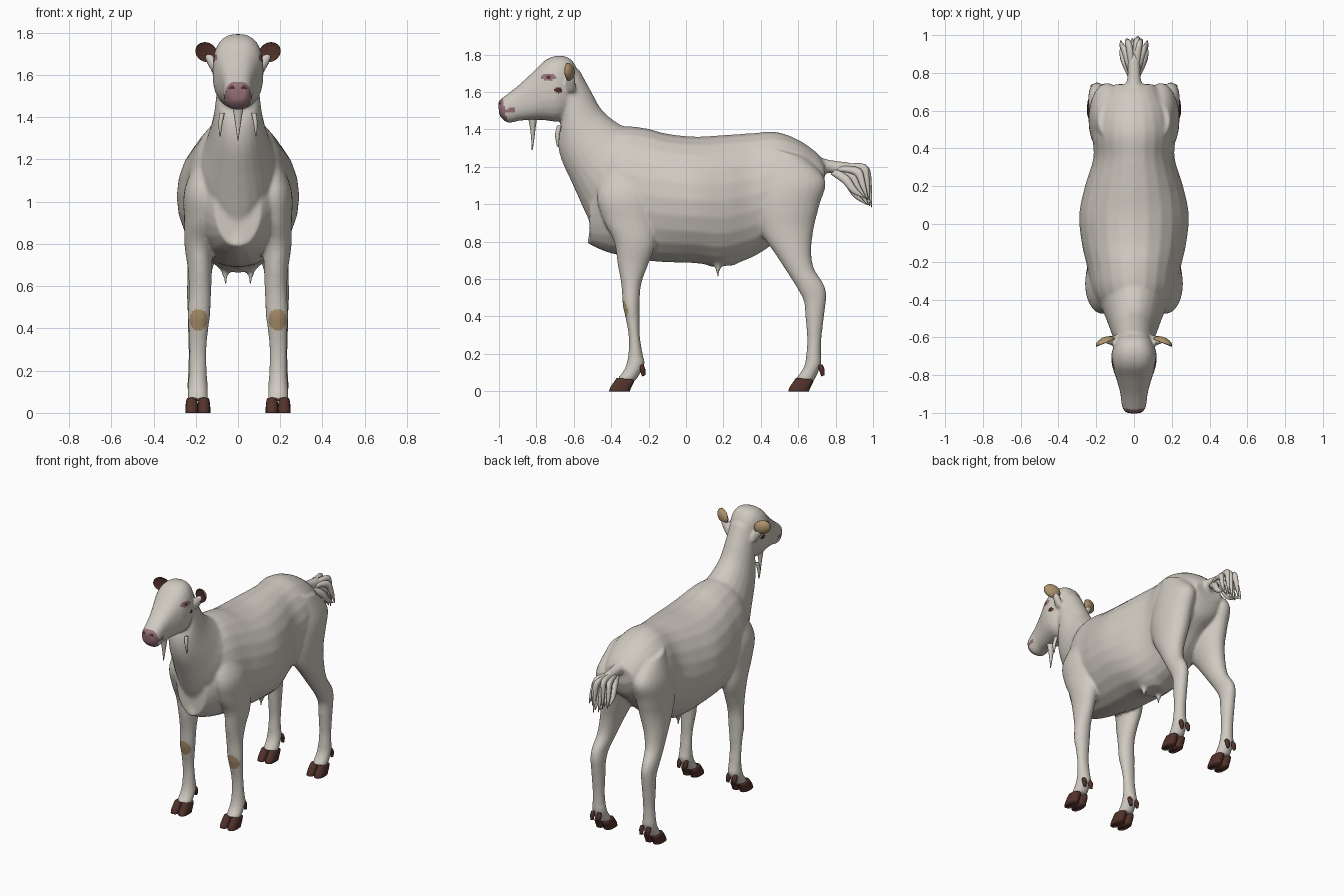
import bpy, bmesh, math
from mathutils import Vector, Matrix

def material(name, rgb):
    m = bpy.data.materials.new(name)
    m.diffuse_color = (*rgb, 1)
    return m

WHITE = material("cream coat", (0.63, 0.59, 0.53))
PINK = material("pink skin", (0.30, 0.165, 0.19))
BROWN = material("dark brown horn", (0.085, 0.032, 0.024))
TAN = material("tan patch", (0.42, 0.29, 0.15))

def spline(rows, n=5):
    """Catmull-Rom through rows of numbers."""
    out = []
    for i in range(len(rows) - 1):
        a, b, c, d = rows[max(i-1, 0)], rows[i], rows[i+1], rows[min(i+2, len(rows)-1)]
        for k in range(n):
            t = k / n
            out.append([0.5*(2*q + (r-p)*t + (2*p-5*q+4*r-s)*t*t + (3*q-p-3*r+s)*t**3)
                        for p, q, r, s in zip(a, b, c, d)])
    return out + [list(rows[-1])]

def loft(bm, rows, side=1, power=2.0, sides=24, n=5):
    """Skin rings; each row = y,z of one edge, y,z of the opposite edge, x centre, half width."""
    rings = []
    for ya, za, yb, zb, xc, hw in spline(rows, n):
        ring = []
        for k in range(sides):
            a = 2*math.pi*k/sides
            c, s = math.cos(a), math.sin(a)
            c = math.copysign(abs(c)**(2/power), c)
            s = math.copysign(abs(s)**(2/power), s)
            ring.append(bm.verts.new((side*xc + hw*s, (ya+yb)/2 + c*(ya-yb)/2,
                                      (za+zb)/2 + c*(za-zb)/2)))
        rings.append(ring)
    faces = [bm.faces.new(rings[0]), bm.faces.new(rings[-1][::-1])]
    for r, q in zip(rings, rings[1:]):
        for k in range(sides):
            j = (k+1) % sides
            faces.append(bm.faces.new((r[k], q[k], q[j], r[j])))
    bmesh.ops.recalc_face_normals(bm, faces=faces)

def finish(bm, name, mats):
    me = bpy.data.meshes.new(name)
    bm.to_mesh(me)
    bm.free()
    for m in mats:
        me.materials.append(m)
    for p in me.polygons:
        p.use_smooth = True
    ob = bpy.data.objects.new(name, me)
    bpy.context.collection.objects.link(ob)
    return ob

# ---- body: overlapping lofts fused into one skin
bm = bmesh.new()
torso = [(.74, 1.22, .10), (.70, 1.275, .14), (.60, 1.345, .195), (.48, 1.387, .22),
         (.35, 1.38, .215), (.20, 1.37, .26), (.05, 1.362, .29), (-.10, 1.377, .277),
         (-.22, 1.407, .25), (-.35, 1.415, .225), (-.44, 1.36, .18), (-.515, 1.15, .11)]
lows = [1.10, 1.0, .92, .80, .715, .67, .685, .69, .70, .725, .75, .785]
loft(bm, [(y, t, y, b, 0, w) for (y, t, w), b in zip(torso, lows)])
# neck and breast
loft(bm, [(-.66, 1.46, -.57, 1.72, 0, .095), (-.685, 1.36, -.505, 1.60, 0, .105),
          (-.67, 1.25, -.445, 1.50, 0, .12), (-.608, 1.11, -.34, 1.42, 0, .15),
          (-.55, .98, -.22, 1.39, 0, .18), (-.515, .89, -.18, 1.25, 0, .15),
          (-.53, .785, -.15, 1.0, 0, .10)])
# head
loft(bm, [(-.57, 1.70, -.60, 1.50, 0, .07), (-.615, 1.775, -.65, 1.455, 0, .10),
          (-.68, 1.795, -.70, 1.442, 0, .12), (-.75, 1.772, -.76, 1.45, 0, .115),
          (-.82, 1.705, -.83, 1.45, 0, .092), (-.90, 1.632, -.89, 1.447, 0, .073),
          (-.96, 1.585, -.945, 1.435, 0, .066), (-.993, 1.56, -.975, 1.45, 0, .055),
          (-1.004, 1.54, -.998, 1.475, 0, .035)], power=2.5)
# tail root
loft(bm, [(.68, 1.26, .68, 1.13, 0, .06), (.78, 1.235, .765, 1.168, 0, .036),
          (.88, 1.222, .84, 1.14, 0, .035), (.93, 1.19, .89, 1.12, 0, .02)])
front_leg = [(-.40, 1.24, -.22, 1.24, .13, .05), (-.475, 1.06, -.17, 1.06, .165, .088),
             (-.445, .92, -.155, .89, .175, .08), (-.385, .80, -.165, .78, .185, .068),
             (-.366, .68, -.205, .67, .18, .057), (-.346, .57, -.24, .57, .18, .053),
             (-.338, .46, -.248, .46, .185, .053), (-.325, .40, -.248, .40, .187, .047),
             (-.307, .30, -.247, .30, .19, .041), (-.308, .20, -.232, .20, .19, .042),
             (-.328, .12, -.222, .14, .19, .047), (-.37, .065, -.27, .055, .19, .048)]
hind_leg = [(.45, 1.30, .64, 1.25, .12, .07), (.38, 1.10, .745, 1.13, .14, .095),
            (.37, .97, .715, 1.0, .145, .095), (.40, .85, .685, .88, .15, .085),
            (.48, .73, .67, .76, .17, .068), (.545, .63, .683, .66, .185, .055),
            (.595, .55, .735, .575, .195, .047), (.63, .48, .75, .51, .195, .044),
            (.638, .40, .738, .40, .195, .042), (.648, .28, .724, .28, .195, .039),
            (.643, .20, .722, .20, .195, .041), (.63, .13, .722, .14, .193, .047),
            (.585, .065, .685, .055, .19, .048)]
for s in (1, -1):
    loft(bm, front_leg, s)
    loft(bm, hind_leg, s)
    # teat, ear stem, throat wattle
    loft(bm, [(.10, .73, .24, .73, .06, .055), (.145, .68, .20, .68, .06, .025),
              (.16, .64, .18, .64, .06, .011), (.165, .605, .175, .605, .06, .006)], s)
    loft(bm, [(-.64, 1.60, -.59, 1.60, .095, .02), (-.64, 1.66, -.59, 1.66, .125, .025),
              (-.635, 1.70, -.60, 1.70, .14, .02)], s)
# udder
loft(bm, [(.02, .80, .40, .80, 0, .15), (.07, .70, .33, .72, 0, .115), (.14, .665, .26, .675, 0, .06)])
raw = finish(bm, "goat_body_raw", [])
rm = raw.modifiers.new("fuse", 'REMESH')
rm.mode, rm.voxel_size = 'VOXEL', 0.009
sm = raw.modifiers.new("soften", 'SMOOTH')
sm.factor, sm.iterations = 0.5, 8
dg = bpy.context.evaluated_depsgraph_get()
mesh = bpy.data.meshes.new_from_object(raw.evaluated_get(dg))
bpy.data.objects.remove(raw)
body = bpy.data.objects.new("goat_body", mesh)
bpy.context.collection.objects.link(body)
mesh.materials.clear()
for m in (WHITE, PINK, BROWN, TAN):
    mesh.materials.append(m)

def oval(u, v, cu, cv, ru, rv):
    return ((u-cu)/ru)**2 + ((v-cv)/rv)**2 < 1

def skin_index(c):
    x, y, z = abs(c.x), c.y, c.z
    if y < -.6 and z > 1.4:
        if y < -.95 and oval(x, z, .03, 1.54, .014, .009):
            return 2                                   # nostril
        if y < -.955 - .2*(z-1.44) and z < 1.585:
            return 1                                   # muzzle
        if y < -.91 and abs(z - 1.5 - .15*(y+.95)) < .012:
            return 1                                   # lips
        if x > .04 and oval(y, z, -.735, 1.68, .014, .008):
            return 2                                   # pupil
        if x > .04 and oval(y, z, -.735, 1.68, .042, .018):
            return 1                                   # eyelid
        if x > .04 and oval(y, z, -.682, 1.61, .021, .016):
            return 2                                   # cheek spot
    if y < -.303 and oval(x, z, .187, .44, .042, .052):
        return 3                                       # knee pad
    return 0

for p in mesh.polygons:
    p.use_smooth = True
    p.material_index = skin_index(p.center)

# ---- hooves (two toes each) and dewclaws
for name, y0 in (("front", -.355), ("hind", .603)):
    bm = bmesh.new()
    for s in (1, -1):
        for toe in (.161, .219):
            loft(bm, [(y0-.056, 0, y0+.055, 0, toe, .030), (y0-.05, .02, y0+.062, .02, toe, .030),
                      (y0-.03, .05, y0+.075, .045, toe, .028), (y0-.015, .072, y0+.08, .06, toe, .024)],
                 s, power=2.6, sides=16, n=3)
        for claw in (.165, .215):
            loft(bm, [(y0+.10, .135, y0+.125, .145, claw, .012), (y0+.11, .11, y0+.137, .12, claw, .016),
                      (y0+.12, .08, y0+.137, .085, claw, .010)], s, sides=10, n=3)
    finish(bm, name + "_hooves", [BROWN])

# ---- ears: cupped shells, dark inside and tan behind
for s, name in ((1, "left_ear"), (-1, "right_ear")):
    bm = bmesh.new()
    bmesh.ops.create_uvsphere(bm, u_segments=32, v_segments=20, radius=1)
    for f in bm.faces:
        f.material_index = 0 if f.calc_center_median().y < 0 else 1
    for v in bm.verts:
        if v.co.y < 0:
            v.co.y *= -.3
        v.co = Vector((v.co.x*.056, v.co.y*.032, v.co.z*.046))
    bm.normal_update()
    tilt = Matrix.Rotation(math.radians(-22*s), 4, 'Z') @ Matrix.Rotation(math.radians(-22*s), 4, 'Y')
    bmesh.ops.transform(bm, matrix=Matrix.Translation((.15*s, -.63, 1.708)) @ tilt, verts=bm.verts)
    finish(bm, name, [BROWN, TAN])

# ---- beard and throat wattles
bm = bmesh.new()
loft(bm, [(-.845, 1.47, -.795, 1.47, 0, .03), (-.833, 1.40, -.805, 1.40, 0, .018),
          (-.827, 1.34, -.812, 1.34, 0, .009), (-.825, 1.29, -.82, 1.29, 0, .002)], sides=12)
for s in (1, -1):
    loft(bm, [(-.69, 1.42, -.665, 1.42, .075, .012), (-.70, 1.37, -.675, 1.37, .083, .010),
              (-.69, 1.31, -.68, 1.31, .085, .003)], s, sides=10)
finish(bm, "beard", [WHITE])

# ---- tail tuft: fan of curved tapering locks
bm = bmesh.new()
upper = [(.84, 1.20), (.955, 1.185), (.98, 1.10), (.992, .985)]
lower = [(.80, 1.175), (.865, 1.12), (.91, 1.05), (.965, 1.0)]
for level in range(4):
    f = level / 3
    for k in (-1, 0, 1):
        spread = (k + (.35 if level % 2 else -.15) * (1 if k <= 0 else -1)) * .055
        rows = []
        for i, (u, l) in enumerate(zip(upper, lower)):
            y = l[0] + (u[0]-l[0])*f - .012*abs(k)
            z = l[1] + (u[1]-l[1])*f + .012*abs(k)*i
            r = (.022, .024, .018, .003)[i]
            rows.append((y+.7*r, z+.7*r, y-.7*r, z-.7*r, spread*(.3, .75, 1, 1.1)[i], r*.75))
        loft(bm, rows, sides=10, n=4)
finish(bm, "tail_tuft", [WHITE])
